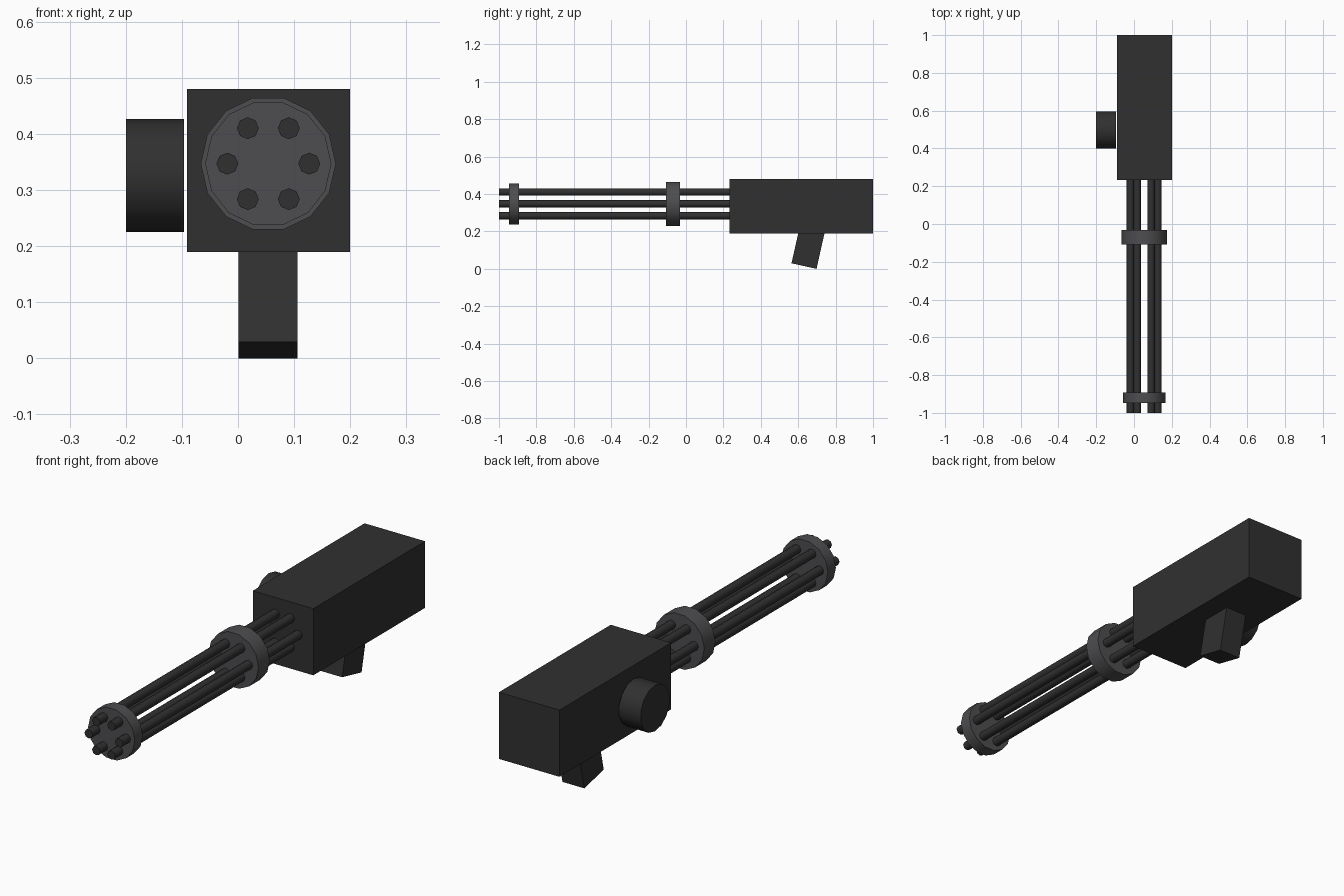
import bpy
from math import radians, cos, sin, pi

if "Cube" in bpy.data.objects:
    bpy.data.objects.remove(bpy.data.objects["Cube"])


def material(name, rgb):
    m = bpy.data.materials.new(name)
    m.diffuse_color = (*rgb, 1)
    m.use_nodes = True
    m.node_tree.nodes["Principled BSDF"].inputs["Base Color"].default_value = m.diffuse_color
    return m


DARK = material("dark_metal", (0.03, 0.03, 0.03))
GREY = material("grey_metal", (0.075, 0.075, 0.08))
CX, CZ = 0.054, 0.347          # barrel cluster axis


def finish(name, mat):
    ob = bpy.context.object
    ob.name = name
    ob.data.materials.append(mat)
    return ob


def box(name, centre, size, mat, tilt=0):
    bpy.ops.mesh.primitive_cube_add(size=1, location=centre, rotation=(tilt, 0, 0))
    ob = finish(name, mat)
    ob.scale = size
    return ob


def cylinder(name, centre, radius, depth, sides, rotation, mat):
    bpy.ops.mesh.primitive_cylinder_add(vertices=sides, radius=radius, depth=depth,
                                        location=centre, rotation=rotation)
    bpy.ops.object.shade_smooth_by_angle(angle=radians(50))
    return finish(name, mat)


def along_y(name, x, z, y0, y1, radius, sides, mat, roll=0):
    return cylinder(name, (x, (y0 + y1) / 2, z), radius, y1 - y0, sides,
                    (pi / 2, roll, 0), mat)


# Main housing
box("housing", (0.0545, 0.616, 0.335), (0.291, 0.768, 0.29), DARK)

# Tilted grip under the housing
box("grip", (0.0535, 0.655, 0.122), (0.105, 0.137, 0.22), DARK, radians(-12.6))

# Side drum, axis along x
cylinder("side_drum", (-0.148, 0.4985, 0.326), 0.1005, 0.104, 14,
         (0, pi / 2, 0), DARK).rotation_euler = (pi / 2, 0, pi / 2)

# Six barrels around the axis
for i in range(6):
    a = i * pi / 3
    along_y(f"barrel_{i + 1}", CX + 0.073 * cos(a), CZ + 0.073 * sin(a),
            -1.0, 0.25, 0.0195, 8, DARK)

# Clamp discs, a corner on each side and a flat on top
along_y("front_clamp", CX, CZ, -0.947, -0.892, 0.1125, 14, GREY, pi / 2)
along_y("rear_clamp", CX, CZ, -0.108, -0.031, 0.1205, 14, GREY, pi / 2)
